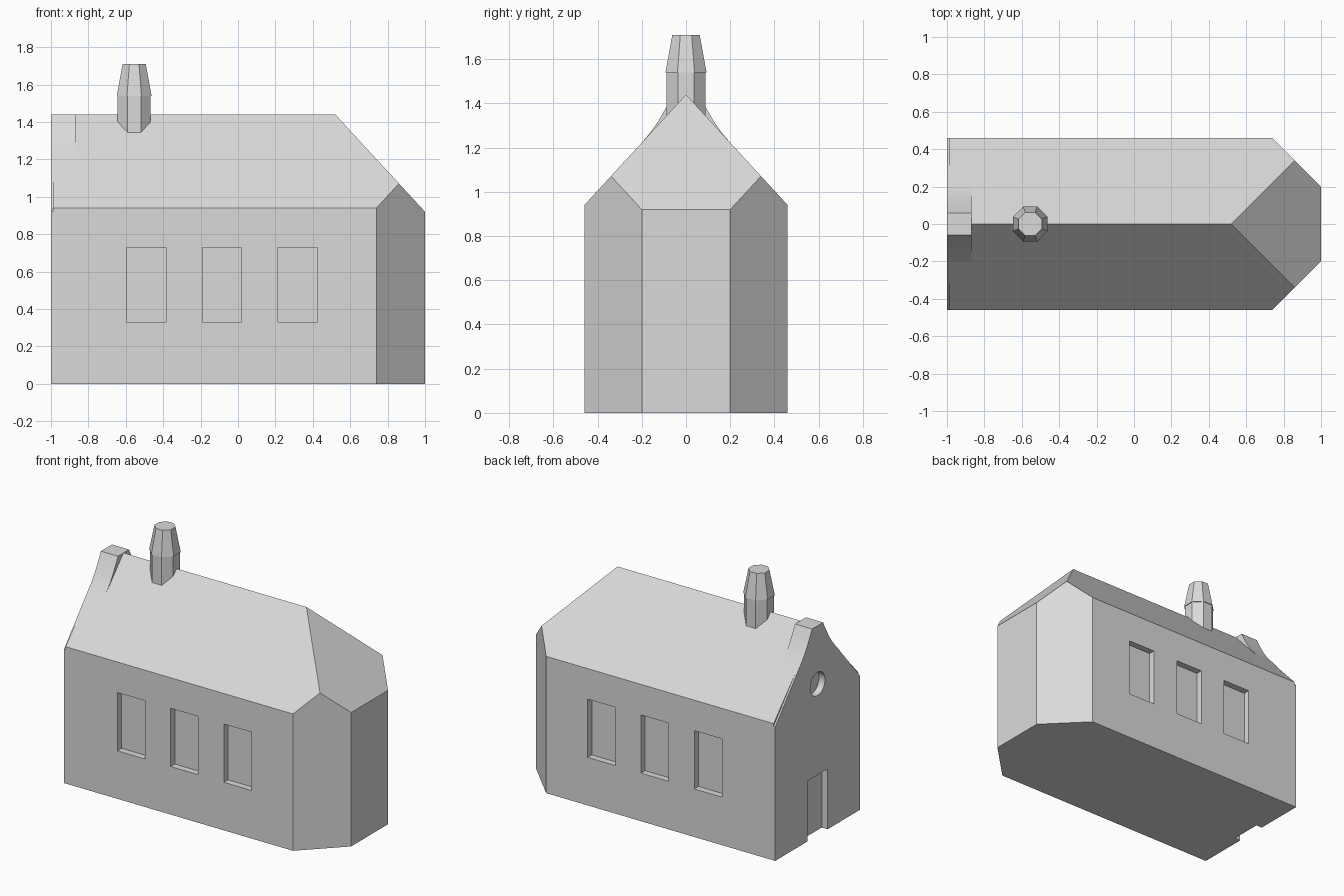
import bpy, bmesh, math
from mathutils import Vector, Matrix

if "Cube" in bpy.data.objects:
    bpy.data.objects.remove(bpy.data.objects["Cube"])

stone = bpy.data.materials.new("light grey stone")
stone.diffuse_color = (0.7, 0.7, 0.7, 1)
stone.use_nodes = True
stone.node_tree.nodes["Principled BSDF"].inputs["Base Color"].default_value = stone.diffuse_color


def make(name, bm):
    bmesh.ops.recalc_face_normals(bm, faces=bm.faces)
    me = bpy.data.meshes.new(name)
    bm.to_mesh(me)
    bm.free()
    me.materials.append(stone)
    ob = bpy.data.objects.new(name, me)
    bpy.context.collection.objects.link(ob)
    return ob


def prism(bm, profile, x0, x1):
    """Extrude a (y, z) profile along x."""
    face = bm.faces.new([bm.verts.new((x0, y, z)) for y, z in profile])
    ext = bmesh.ops.extrude_face_region(bm, geom=[face])
    verts = [v for v in ext["geom"] if isinstance(v, bmesh.types.BMVert)]
    bmesh.ops.translate(bm, verts=verts, vec=(x1 - x0, 0, 0))


def box(bm, lo, hi):
    lo, hi = Vector(lo), Vector(hi)
    m = Matrix.Translation((lo + hi) / 2) @ Matrix.Diagonal((*(hi - lo), 1))
    bmesh.ops.create_cube(bm, size=1, matrix=m)


def smooth(ob, angle):
    bpy.ops.object.select_all(action='DESELECT')
    ob.select_set(True)
    bpy.context.view_layer.objects.active = ob
    bpy.ops.object.shade_smooth_by_angle(angle=math.radians(angle))


EAVE, RIDGE, HALF = 0.94, 1.44, 0.46
slope = (RIDGE - EAVE) / HALF

# Hall with pitched roof: gable prism, chamfered corners and hipped end
bm = bmesh.new()
prism(bm, [(-HALF, 0), (HALF, 0), (HALF, EAVE), (0, RIDGE), (-HALF, EAVE)], -1, 1)
for co, no in [((1, 0.2, 0), (1, 1, 0)), ((1, -0.2, 0), (1, -1, 0)),
               ((0.52, 0, RIDGE), (0.52, 0, 0.48))]:
    cut = bmesh.ops.bisect_plane(bm, geom=bm.verts[:] + bm.edges[:] + bm.faces[:],
                                 plane_co=co, plane_no=Vector(no).normalized(),
                                 dist=1e-5, clear_outer=True)
    rim = [e for e in cut["geom_cut"] if isinstance(e, bmesh.types.BMEdge)]
    bmesh.ops.holes_fill(bm, edges=rim, sides=0)
hall = make("hall", bm)

# Cutters: window recesses, door, round gable window, lowered gable edge
DEPTH = 0.045
bm = bmesh.new()
for x in (-0.49, -0.085, 0.32):
    for s in (-1, 1):
        y0, y1 = sorted((s * (HALF - DEPTH), s * (HALF + 0.1)))
        box(bm, (x - 0.105, y0, 0.33), (x + 0.105, y1, 0.73))
box(bm, (-1.1, -0.11, -0.1), (-1 + DEPTH, 0.11, 0.415))
bmesh.ops.create_cone(bm, cap_ends=True, segments=24, radius1=0.08, radius2=0.08,
                      depth=0.2, matrix=Matrix.Translation((-1.1 + DEPTH, 0, 1.04))
                      @ Matrix.Rotation(math.pi / 2, 4, 'Y'))
for s in (-1, 1):
    prism(bm, [(s * 0.22, RIDGE - slope * 0.22), (s * 0.46, 0.92),
               (s * 0.5, 0.92), (s * 0.5, 1.22)], -1.05, -0.988)
cutter = make("recess_cutter", bm)
cutter.hide_render = True

cut = hall.modifiers.new("recesses", 'BOOLEAN')
cut.operation, cut.solver, cut.object = 'DIFFERENCE', 'EXACT', cutter
bpy.context.view_layer.objects.active = hall
bpy.ops.object.modifier_apply(modifier=cut.name)
bpy.data.objects.remove(cutter)
smooth(hall, 20)

# Flared gable shoulders either side of the ridge
bm = bmesh.new()
for s in (-1, 1):
    prism(bm, [(s * y, z) for y, z in
               [(0, RIDGE), (0.06, RIDGE), (0.085, 1.39), (0.127, 1.317),
                (0.16, 1.27), (0.2, RIDGE - slope * 0.2)]], -1, -0.87)
smooth(make("gable_shoulders", bm), 25)


# Octagonal chimney: straight shaft and tapered cap
def octagon(bm, r0, r1, z0, z1):
    k = 1 / math.cos(math.pi / 8)
    m = Matrix.Translation((-0.555, 0, (z0 + z1) / 2)) @ Matrix.Rotation(math.pi / 8, 4, 'Z')
    bmesh.ops.create_cone(bm, cap_ends=True, segments=8, radius1=r0 * k,
                          radius2=r1 * k, depth=z1 - z0, matrix=m)


bm = bmesh.new()
octagon(bm, 0.088, 0.088, 1.3, 1.54)
make("chimney_shaft", bm)
bm = bmesh.new()
octagon(bm, 0.093, 0.062, 1.54, 1.71)
make("chimney_cap", bm)
